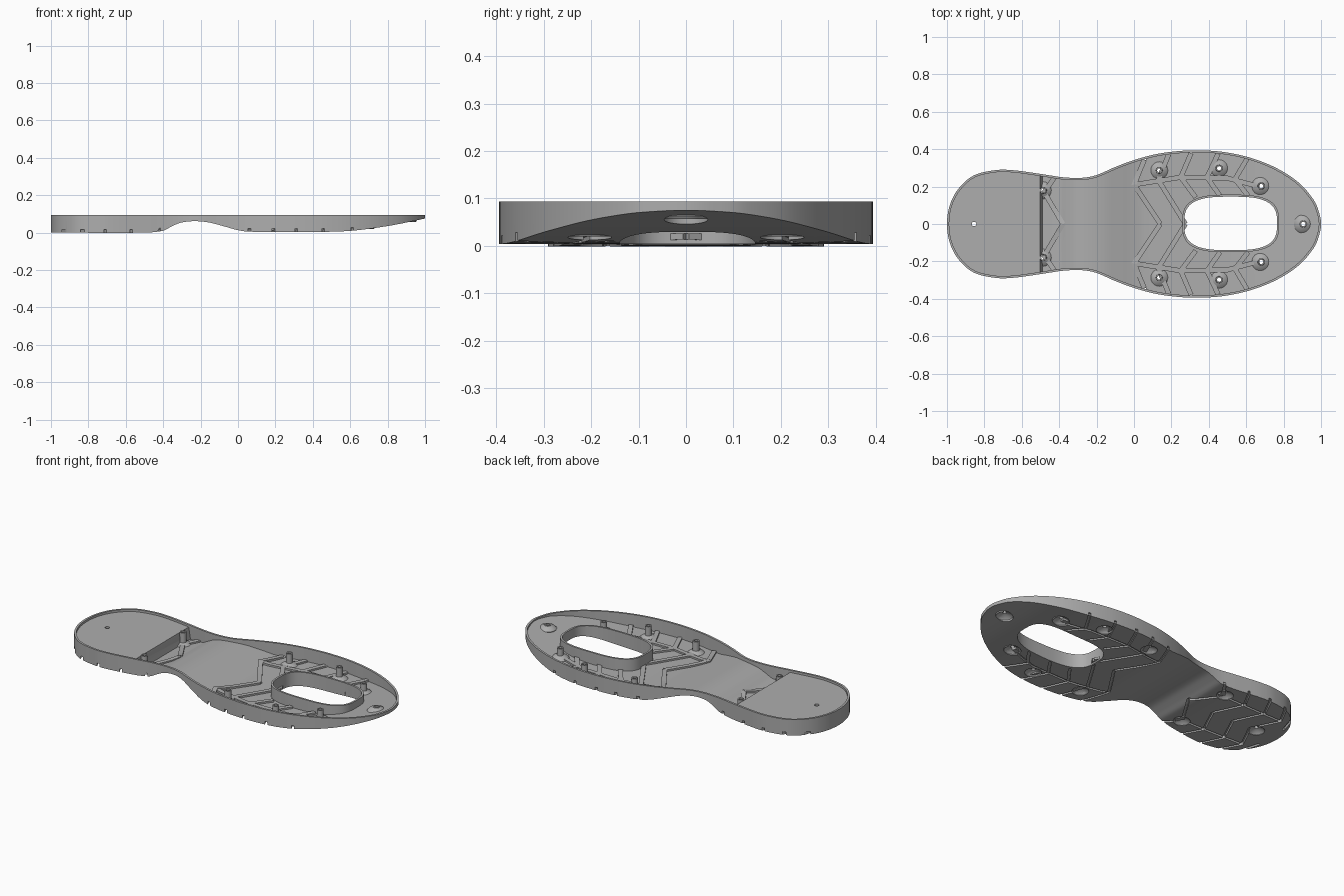
import bpy, bmesh, math
from mathutils import Vector

cube = bpy.data.objects.get("Cube")
if cube:
    bpy.data.objects.remove(cube)

grey = bpy.data.materials.new("rubber grey")
grey.use_nodes = True
COLOUR = (0.42, 0.42, 0.42, 1)
grey.diffuse_color = COLOUR
grey.node_tree.nodes["Principled BSDF"].inputs["Base Color"].default_value = COLOUR

TOP, RING_TOP, HEEL_TOP, FLOOR, WALL = 0.093, 0.086, 0.08, 0.012, 0.012
HEEL_END = -0.49

# Half outline of the sole, heel to toe, and height of its underside
OUTLINE = [(-1, 0), (-.985, .1), (-.94, .187), (-.86, .258), (-.75, .287), (-.65, .288),
           (-.5, .268), (-.38, .25), (-.28, .247), (-.2, .262), (-.1, .305), (0, .342),
           (.12, .374), (.24, .39), (.35, .394), (.48, .385), (.62, .355), (.76, .3),
           (.88, .222), (.96, .13), (.99, .06), (1, 0)]
UNDERSIDE = [(-1, 0), (-.5, 0), (-.4, .01), (-.36, .03), (-.31, .052), (-.24, .061),
             (-.16, .055), (-.08, .035), (0, .013), (.06, .005), (.3, .004),
             (.58, .008), (.8, .035), (1, .075)]


def base(x):
    """Height of the underside at x, as a smooth curve through the profile."""
    p = UNDERSIDE
    x = max(-1, min(1, x))
    i = next(k for k in range(len(p) - 1) if x <= p[k + 1][0])

    def slope(k):
        a, b = p[max(k - 1, 0)], p[min(k + 1, len(p) - 1)]
        return (b[1] - a[1]) / (b[0] - a[0])
    h = p[i + 1][0] - p[i][0]
    t = (x - p[i][0]) / h
    s = t * t * (3 - 2 * t)
    return (p[i][1] * (1 - s) + p[i + 1][1] * s
            + h * t * (1 - t) * ((1 - t) * slope(i) - t * slope(i + 1)))


def make(name, rings, close=False, caps=True, smooth=True):
    """Loft equal point loops into a mesh object."""
    bm = bmesh.new()
    loops = [[bm.verts.new(p) for p in ring] for ring in rings]
    n = len(loops[0])
    pairs = list(zip(loops, loops[1:])) + ([(loops[-1], loops[0])] if close else [])
    for a, b in pairs:
        for i in range(n):
            j = (i + 1) % n
            bm.faces.new((a[i], a[j], b[j], b[i]))
    if caps and not close:
        bm.faces.new(loops[0])
        bm.faces.new(loops[-1])
    bmesh.ops.remove_doubles(bm, verts=bm.verts, dist=1e-5)
    bmesh.ops.recalc_face_normals(bm, faces=bm.faces)
    mesh = bpy.data.meshes.new(name)
    bm.to_mesh(mesh)
    bm.free()
    mesh.materials.append(grey)
    obj = bpy.data.objects.new(name, mesh)
    bpy.context.collection.objects.link(obj)
    if smooth:
        shade(obj)
    return obj


def shade(obj):
    bpy.ops.object.select_all(action='DESELECT')
    obj.select_set(True)
    bpy.context.view_layer.objects.active = obj
    bpy.ops.object.shade_smooth_by_angle(angle=math.radians(30))


def strip(name, path, width, low, high):
    """Narrow band along a flat path that follows the underside."""
    pts = []
    for a, b in zip(path, path[1:]):
        a, b = Vector(a), Vector(b)
        n = max(1, round((b - a).length / 0.05))
        pts += [a.lerp(b, k / n) for k in range(n)]
    pts.append(Vector(path[-1]))
    rings = []
    for i, p in enumerate(pts):
        d1 = (p - pts[i - 1]).normalized() if i else (pts[1] - p).normalized()
        d2 = (pts[i + 1] - p).normalized() if i + 1 < len(pts) else d1
        d = (d1 + d2).normalized()
        side = Vector((-d.y, d.x)) * width / 2 / max(0.5, d.dot(d1))
        z = base(p.x)
        l, r = p - side, p + side
        rings.append([(l.x, l.y, z + low), (r.x, r.y, z + low),
                      (r.x, r.y, z + high), (l.x, l.y, z + high)])
    return make(name, rings, smooth=False)


def lathe(name, x, y, profile, close):
    """Revolve (radius, height) pairs around a vertical axis."""
    rings = [[(x + r * math.cos(k * math.tau / 24), y + r * math.sin(k * math.tau / 24), z)
              for k in range(24)] for r, z in profile]
    return make(name, rings, close=close)


def oval(grow, z):
    """Rounded oval loop of the forefoot window; z is a height or a function of x."""
    loop = []
    for k in range(72):
        c, s = math.cos(k * math.tau / 72), math.sin(k * math.tau / 72)
        x = 0.517 + (0.248 + grow) * math.copysign(abs(c) ** 0.66, c)
        y = 0.003 + (0.143 + grow) * math.copysign(abs(s) ** 0.66, s)
        loop.append((x, y, z(x) if callable(z) else z))
    return loop


# Sole body: tray section swept from heel to toe
ext = [(OUTLINE[1][0], -OUTLINE[1][1])] + OUTLINE + [(OUTLINE[-2][0], -OUTLINE[-2][1])]
edge = []
for i in range(1, len(ext) - 2):
    p0, p1, p2, p3 = (Vector(p) for p in ext[i - 1:i + 3])
    for k in range(10):
        t = k / 10
        edge.append(0.5 * (2 * p1 + (p2 - p0) * t + (2 * p0 - 5 * p1 + 4 * p2 - p3) * t ** 2
                           + (3 * p1 - p0 - 3 * p2 + p3) * t ** 3))
edge.append(Vector(OUTLINE[-1]))
sections = []
for i, p in enumerate(edge):
    d = (edge[min(i + 1, len(edge) - 1)] - edge[max(i - 1, 0)]).normalized()
    q = p + Vector((d.y, -d.x)) * WALL
    if i in (0, len(edge) - 1):
        q = Vector((p.x * (1 - WALL), 0))
    b = base(p.x)
    f = HEEL_TOP if q.x < HEEL_END else min(base(q.x) + FLOOR, TOP - 0.006)
    sections.append([(p.x, -p.y, b), (p.x, p.y, b), (p.x, p.y, TOP), (q.x, q.y, TOP),
                     (q.x, q.y, f), (q.x, -q.y, f), (q.x, -q.y, TOP), (p.x, -p.y, TOP)])
sole = make("sole_body", sections, caps=False, smooth=False)
cutters = []

# Forefoot window and its upright collar
cutters.append(make("window_cutter", [oval(0.003, -0.1), oval(0.003, 0.2)], smooth=False))
make("window_collar", [oval(0, base), oval(0, RING_TOP), oval(0.011, RING_TOP),
                       oval(0.011, base)], close=True)

# Hollow posts over cone-shaped recesses
half_posts = [(HEEL_END + 0.005, .18), (.135, .287), (.455, .298), (.68, .203)]
posts = half_posts + [(x, -y) for x, y in half_posts] + [(.905, 0), (-.855, 0)]
for x, y in posts:
    z = base(x)
    cutters.append(lathe("post_cutter", x, y, [(.046, z - .05), (.046, z + .002), (.034, z + .014),
                                               (.012, z + .022), (.012, .2)], False))
    if x > HEEL_END:
        lathe("post", x, y, [(.046, z + .002), (.05, z + .008), (.038, z + .02), (.019, z + .028),
                             (.018, RING_TOP), (.011, RING_TOP), (.011, z + .022),
                             (.034, z + .014)], True)

# Tread grooves with matching ribs on the tray floor
chevrons = [[(.14, 0), (0, .21), (.06, .355)],
            [(.275, 0), (.13, .235), (.19, .385)],
            [(.33, .142), (.25, .25), (.31, .39)],
            [(.46, .15), (.39, .25), (.455, .387)],
            [(.61, .15), (.54, .24), (.61, .358)],
            [(-.38, 0), (-.48, .17), (-.42, .257)]]
heel_chevrons = [[(-.55, 0), (-.63, .17), (-.57, .279)],
                 [(-.69, 0), (-.77, .17), (-.71, .29)],
                 [(-.81, 0), (-.89, .16), (-.83, .272)],
                 [(-.96, .1), (-.93, .2)]]
side_lines = [[(0, .21), (.25, .25), (.5, .245), (.67, .2)]]
heel_lines = [[(-.48, .17), (-.89, .16)]]
for side in (1, -1):
    for group, reaches_edge, ribbed in ((chevrons, True, True), (heel_chevrons, True, False),
                                        (side_lines, False, True), (heel_lines, False, False)):
        for path in group:
            pts = [Vector((x, y * side)) for x, y in path]
            d = pts[-1] - pts[-2]
            if ribbed:
                strip("floor_rib", pts[:-1] + [pts[-1] - d * (0.08 if reaches_edge else 0)],
                      0.026, 0.009, 0.022)
            if reaches_edge:
                pts[-1] = pts[-1] + d * 0.25
            cutters.append(strip("groove_cutter", pts, 0.014, -0.03, 0.018))

# Carve the body, then drop the cutters
for cutter in cutters:
    mod = sole.modifiers.new("cut", 'BOOLEAN')
    mod.operation, mod.solver, mod.object = 'DIFFERENCE', 'EXACT', cutter
    cutter.hide_render = True
bpy.context.view_layer.update()
carved = bpy.data.meshes.new_from_object(sole.evaluated_get(bpy.context.evaluated_depsgraph_get()))
sole.modifiers.clear()
sole.data = carved
for cutter in cutters:
    bpy.data.objects.remove(cutter)
shade(sole)
